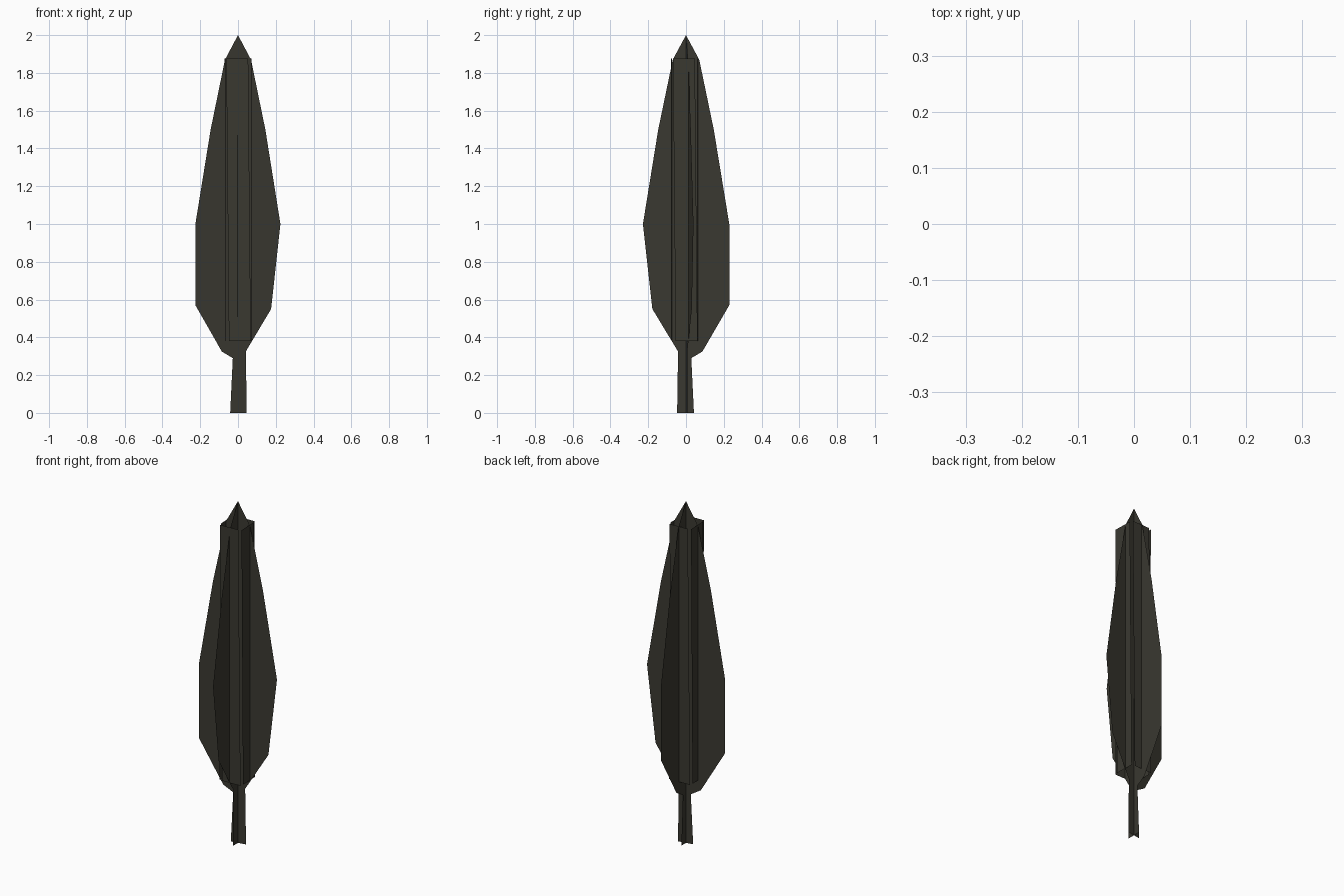
import bpy, math
from mathutils import Matrix, Vector

if "Cube" in bpy.data.objects:
    bpy.data.objects.remove(bpy.data.objects["Cube"])

foliage = bpy.data.materials.new("dark olive foliage")
foliage.diffuse_color = (0.042, 0.040, 0.030, 1)
foliage.use_nodes = True
foliage.node_tree.nodes["Principled BSDF"].inputs["Base Color"].default_value = foliage.diffuse_color


def flat_card(name, outline, matrix):
    """One thin flat card from an (across, up) outline."""
    verts = [matrix @ Vector((u, 0, z)) for u, z in outline]
    mesh = bpy.data.meshes.new(name)
    mesh.from_pydata(verts, [], [list(range(len(verts)))])
    mesh.materials.append(foliage)
    obj = bpy.data.objects.new(name, mesh)
    bpy.context.collection.objects.link(obj)
    return obj


# Crossed tree silhouettes: trunk, leafy body and pointed tip
tree = [(-0.042, 0), (0.047, 0), (0.042, 0.325), (0.178, 0.55), (0.228, 1.0),
        (0.147, 1.5), (0.07, 1.87), (0, 2.0), (-0.07, 1.87), (-0.147, 1.5),
        (-0.229, 1.0), (-0.229, 0.57), (-0.087, 0.325), (-0.028, 0.29)]
for name, angle in (("tree_card_wide", 10), ("tree_card_deep", -90.5)):
    flat_card(name, tree, Matrix.Rotation(math.radians(angle), 4, 'Z'))

# Four slightly leaning strips forming an open square sleeve
strip = [(-0.048, 0.38), (0.068, 0.38), (0.054, 1.875), (-0.062, 1.875)]
centre = Matrix.Translation((0, -0.007, 0))
for i, name in enumerate(("front", "right", "back", "left")):
    turn = Matrix.Rotation(math.radians(90 * i), 4, 'Z')
    place = Matrix.Translation((0, -0.069, 0)) @ Matrix.Rotation(math.radians(2), 4, 'Z')
    flat_card(name + "_foliage_strip", strip, centre @ turn @ place)
